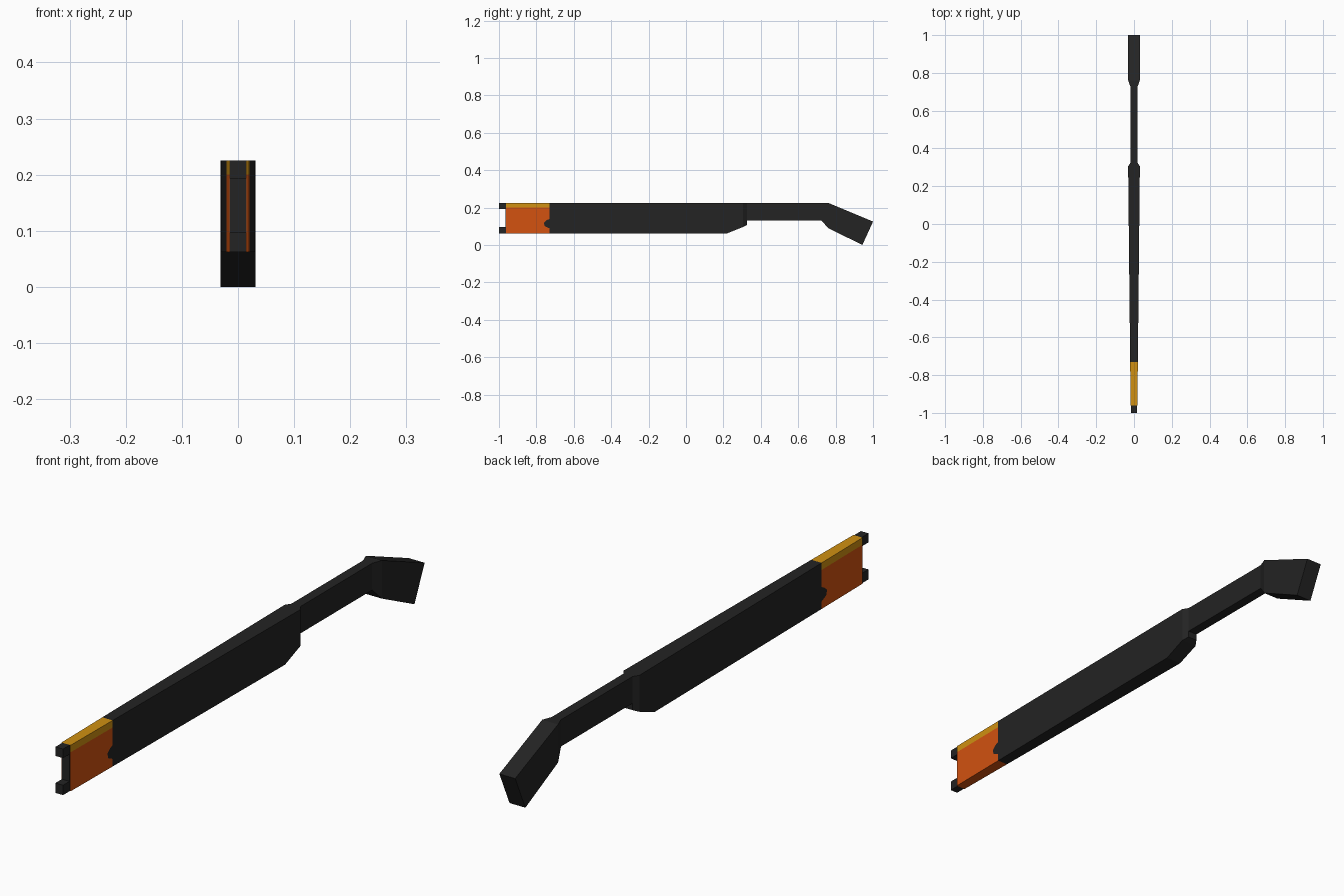
import bpy, bmesh
from mathutils import Vector

if "Cube" in bpy.data.objects:
    bpy.data.objects.remove(bpy.data.objects["Cube"])


def material(name, rgb):
    m = bpy.data.materials.new(name)
    m.diffuse_color = (*rgb, 1)
    m.use_nodes = True
    m.node_tree.nodes["Principled BSDF"].inputs["Base Color"].default_value = m.diffuse_color
    return m


BLACK = material("charcoal black", (0.017, 0.017, 0.017))
ORANGE = material("burnt orange", (0.65, 0.085, 0.005))
YELLOW = material("amber yellow", (0.63, 0.28, 0.006))


def finish(name, bm, mats):
    bmesh.ops.recalc_face_normals(bm, faces=bm.faces)
    me = bpy.data.meshes.new(name)
    bm.to_mesh(me)
    bm.free()
    for m in mats:
        me.materials.append(m)
    ob = bpy.data.objects.new(name, me)
    bpy.context.collection.objects.link(ob)
    return ob


def loft(name, stations, mats=(BLACK,), cuts=(), rule=None):
    """Rectangular sections: (y top, z top, y bottom, z bottom, half width)."""
    bm = bmesh.new()
    rings = [[bm.verts.new(p) for p in ((-w, yt, zt), (w, yt, zt), (w, yb, zb), (-w, yb, zb))]
             for yt, zt, yb, zb, w in stations]
    for a, b in zip(rings, rings[1:]):
        for i in range(4):
            j = (i + 1) % 4
            # zero-length spans of a stepped section are skipped
            vs = [a[i], a[j], b[j], b[i]]
            if (a[i].co - b[i].co).length > 1e-6 or (a[j].co - b[j].co).length > 1e-6:
                bm.faces.new(vs)
    bm.faces.new(rings[0])
    bm.faces.new(rings[-1])
    bmesh.ops.remove_doubles(bm, verts=bm.verts, dist=1e-6)
    for co, no in cuts:
        bmesh.ops.bisect_plane(bm, geom=bm.verts[:] + bm.edges[:] + bm.faces[:],
                               plane_co=co, plane_no=no)
    bm.normal_update()
    if rule:
        for f in bm.faces:
            f.material_index = rule(f.calc_center_median())
    return finish(name, bm, mats)


def box(name, lo, hi):
    (x0, y0, z0), (x1, y1, z1) = lo, hi
    bm = bmesh.new()
    bmesh.ops.create_cube(bm, size=1)
    for v in bm.verts:
        v.co = Vector(((x0 + x1) / 2 + v.co.x * (x1 - x0),
                       (y0 + y1) / 2 + v.co.y * (y1 - y0),
                       (z0 + z1) / 2 + v.co.z * (z1 - z0)))
    return finish(name, bm, (BLACK,))


TOP, BOT, TIP, EDGE = 0.225, 0.062, -0.962, -0.73


def half_width(y):
    return 0.018 + (y - TIP) * 0.0103


def paint(c):
    if c.y > EDGE:
        return 0
    return 2 if c.z > 0.2 else 1


# Whole tapering body, thin neck and drooping handle as one loft
loft("body_neck_and_handle", [
    (TIP, TOP, TIP, BOT, 0.018),
    (0.22, TOP, 0.22, BOT, half_width(0.22)),
    (0.305, TOP, 0.305, 0.096, 0.031),
    (0.325, TOP, 0.325, 0.106, 0.018),
    (0.325, TOP, 0.325, 0.13, 0.018),
    (0.725, TOP, 0.725, 0.13, 0.018),
    (0.76, TOP, 0.76, 0.09, 0.031),
    (1.0, 0.125, 0.943, 0.0, 0.031),
], (BLACK, ORANGE, YELLOW),
    cuts=[((0, EDGE, 0), (0, 1, 0)), ((0, 0, 0.2), (0, 0, 1))], rule=paint)

# Two prongs at the tip and the dark core seen between them
for label, z0, z1 in (("lower", BOT, 0.097), ("upper", 0.193, TOP)):
    box(label + "_prong", (-0.0148, -1.0, z0), (0.0148, TIP, z1))
box("tip_core", (-0.0148, TIP - 0.002, 0.097), (0.0148, TIP, 0.193))

# Ragged black wear patch crossing the colour edge on both sides
for side in (-1, 1):
    bm = bmesh.new()
    outline = [(-0.728, 0.088), (-0.755, 0.1), (-0.76, 0.118), (-0.745, 0.132), (-0.728, 0.14)]
    bm.faces.new([bm.verts.new((side * (half_width(y) + 0.0004), y, z)) for y, z in outline])
    ob = finish("wear_patch_" + ("right" if side > 0 else "left"), bm, (BLACK,))
    if ob.data.polygons[0].normal.x * side < 0:
        ob.data.flip_normals()
